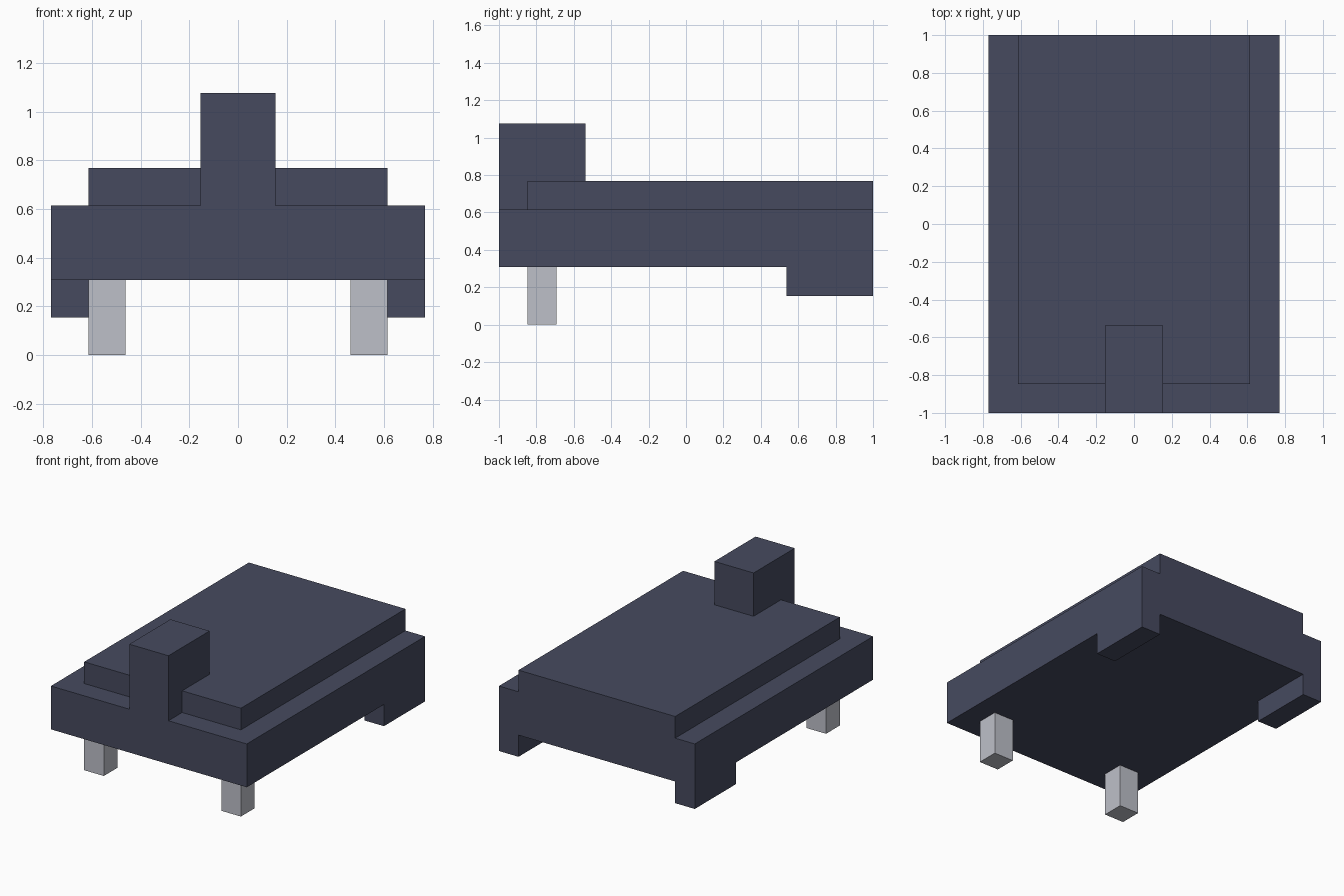
import bpy, bmesh
from mathutils import Vector

if "Cube" in bpy.data.objects:
    bpy.data.objects.remove(bpy.data.objects["Cube"])

U = 2 / 13  # the model sits on a 13-step module


def material(name, rgb):
    mat = bpy.data.materials.new(name)
    lin = [((c / 255 + 0.055) / 1.055) ** 2.4 for c in rgb]
    mat.diffuse_color = (*lin, 1)
    mat.use_nodes = True
    mat.node_tree.nodes["Principled BSDF"].inputs["Base Color"].default_value = mat.diffuse_color
    return mat


def box(name, mat, x, y, z):
    """Box from (min, max) ranges given in module steps."""
    bm = bmesh.new()
    bmesh.ops.create_cube(bm, size=1)
    for v in bm.verts:
        v.co = Vector([(r[0] + (c + 0.5) * (r[1] - r[0])) * U
                       for c, r in zip(v.co, (x, y, z))])
    mesh = bpy.data.meshes.new(name)
    bm.to_mesh(mesh)
    bm.free()
    mesh.materials.append(mat)
    obj = bpy.data.objects.new(name, mesh)
    bpy.context.collection.objects.link(obj)
    return obj


dark = material("dark slate", (70, 74, 95))
light = material("light grey", (190, 192, 201))

# Main body
body = box("body", dark, (-5, 5), (-6.5, 6.5), (2, 4))

# Parts fused with the body: raised deck, front post, rear side feet
extras = [
    box("deck", dark, (-4, 4), (-5.5, 6.5), (3, 5)),
    box("front_post", dark, (-1, 1), (-6.5, -3.5), (3, 7)),
    box("rear_foot_left", dark, (-5, -4), (3.5, 6.5), (1, 3)),
    box("rear_foot_right", dark, (4, 5), (3.5, 6.5), (1, 3)),
]
for part in extras:
    mod = body.modifiers.new(part.name, 'BOOLEAN')
    mod.operation = 'UNION'
    mod.solver = 'EXACT'
    mod.object = part
body.modifiers.new("clean_faces", 'DECIMATE').decimate_type = 'DISSOLVE'

# Bake the union and remove the helper boxes
graph = bpy.context.evaluated_depsgraph_get()
fused = bpy.data.meshes.new_from_object(body.evaluated_get(graph))
body.modifiers.clear()
body.data = fused
for part in extras:
    bpy.data.objects.remove(part)

# Front legs
for side, x in (("left", (-4, -3)), ("right", (3, 4))):
    box("front_leg_" + side, light, x, (-5.5, -4.5), (0, 2))
